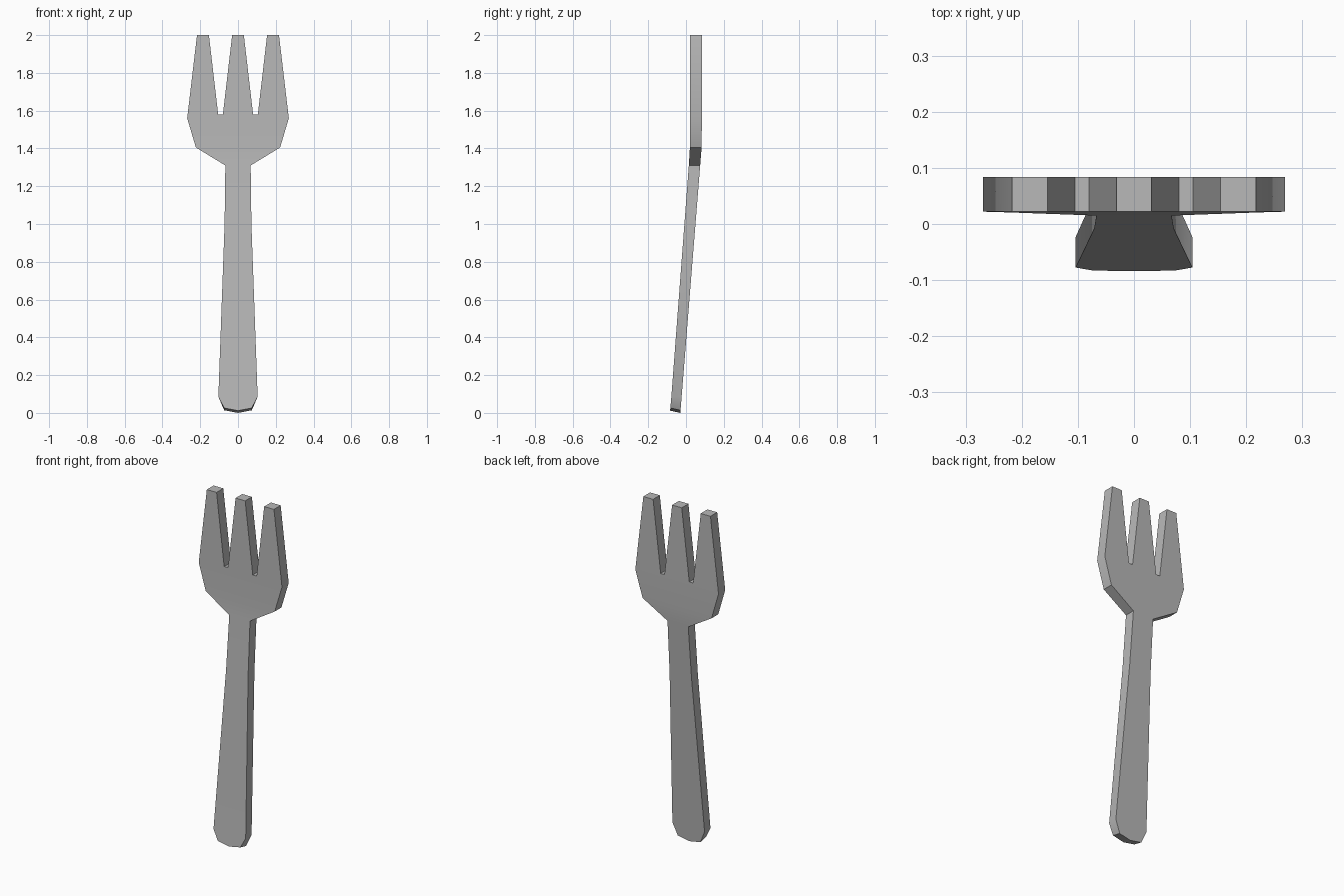
import bpy, bmesh

if "Cube" in bpy.data.objects:
    bpy.data.objects.remove(bpy.data.objects["Cube"])

# Right half of the fork outline (x, z), from the handle end up to the middle tine
HALF = [(0.0, 0.0), (0.073, 0.014), (0.104, 0.085), (0.071, 1.0), (0.067, 1.31),
        (0.223, 1.405), (0.269, 1.56), (0.217, 2.0), (0.154, 2.0),
        (0.105, 1.58), (0.08, 1.58), (0.031, 2.0)]
# Side profile (z, front y, back y): leaning handle, upright head
SIDE = [(0.0, -0.084, -0.03), (1.31, 0.015, 0.075), (1.41, 0.021, 0.083),
        (1.56, 0.022, 0.084), (2.0, 0.022, 0.084)]


def side_y(z, back):
    """Interpolate the front or back surface position at height z."""
    k = 2 if back else 1
    for a, b in zip(SIDE, SIDE[1:]):
        if z <= b[0] + 1e-6:
            t = (z - a[0]) / (b[0] - a[0])
            return a[k] + (b[k] - a[k]) * t
    return SIDE[-1][k]


steel = bpy.data.materials.new("grey_steel")
steel.diffuse_color = (0.48, 0.48, 0.48, 1.0)
steel.use_nodes = True
steel.node_tree.nodes["Principled BSDF"].inputs["Base Color"].default_value = steel.diffuse_color

# Flat slab from the mirrored outline
outline = HALF + [(-x, z) for x, z in reversed(HALF[1:])]
bm = bmesh.new()
face = bm.faces.new([bm.verts.new((x, 0, z)) for x, z in outline])
ext = bmesh.ops.extrude_face_region(bm, geom=[face])
for v in ext["geom"]:
    if isinstance(v, bmesh.types.BMVert):
        v.co.y = 1.0

# Cross cuts where the slab bends or changes width
for z in (0.085, 1.0, 1.31, 1.405, 1.56):
    bmesh.ops.bisect_plane(bm, geom=bm.verts[:] + bm.edges[:] + bm.faces[:],
                           dist=1e-5, plane_co=(0, 0, z), plane_no=(0, 0, 1))

# Bend to the side profile, with a slanted underside at the handle end
for v in bm.verts:
    back = v.co.y > 0.5
    v.co.y = side_y(v.co.z, back)
    if v.co.z < 0.03 and not back:
        v.co.z += 0.012
bmesh.ops.recalc_face_normals(bm, faces=bm.faces[:])

mesh = bpy.data.meshes.new("fork")
bm.to_mesh(mesh)
bm.free()
mesh.materials.append(steel)
fork = bpy.data.objects.new("fork", mesh)
bpy.context.collection.objects.link(fork)
bpy.context.view_layer.objects.active = fork
fork.select_set(True)
bpy.ops.object.shade_smooth_by_angle(angle=0.52)
